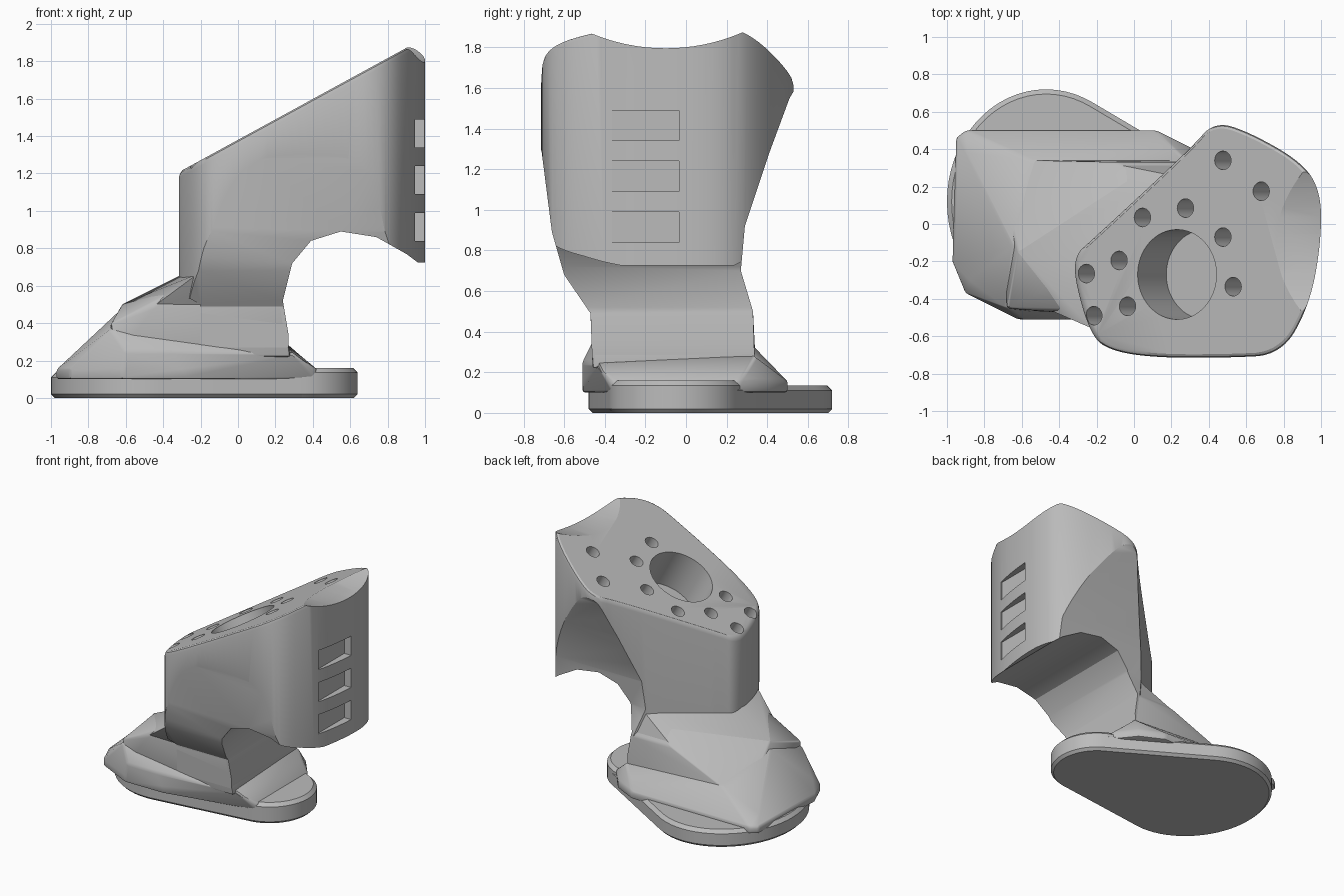
import bpy, bmesh, math
from mathutils import Matrix, Vector

if "Cube" in bpy.data.objects:
    bpy.data.objects.remove(bpy.data.objects["Cube"], do_unlink=True)

grey = bpy.data.materials.new("plain grey")
grey.use_nodes = True
grey.diffuse_color = (0.5, 0.5, 0.5, 1)
grey.node_tree.nodes["Principled BSDF"].inputs["Base Color"].default_value = (0.5, 0.5, 0.5, 1)


def finish(name, bm):
    bmesh.ops.recalc_face_normals(bm, faces=bm.faces[:])
    mesh = bpy.data.meshes.new(name)
    bm.to_mesh(mesh)
    bm.free()
    mesh.materials.append(grey)
    obj = bpy.data.objects.new(name, mesh)
    bpy.context.scene.collection.objects.link(obj)
    return obj


def loft(name, rings):
    bm = bmesh.new()
    loops = [[bm.verts.new(p) for p in ring] for ring in rings]
    n = len(loops[0])
    for a, b in zip(loops, loops[1:]):
        for i in range(n):
            j = (i + 1) % n
            bm.faces.new((a[i], a[j], b[j], b[i]))
    bm.faces.new(loops[0])
    bm.faces.new(loops[-1])
    return finish(name, bm)


def hull(name, points):
    bm = bmesh.new()
    for p in points:
        bm.verts.new(p)
    res = bmesh.ops.convex_hull(bm, input=bm.verts[:])
    loose = [v for v in bm.verts if not v.link_faces]
    bmesh.ops.delete(bm, geom=loose, context='VERTS')
    bmesh.ops.dissolve_limit(bm, angle_limit=0.02, verts=bm.verts[:], edges=bm.edges[:])
    return finish(name, bm)


def cylinder(name, radius, depth, matrix, sides=32):
    bm = bmesh.new()
    bmesh.ops.create_cone(bm, cap_ends=True, segments=sides, radius1=radius,
                          radius2=radius, depth=depth, matrix=matrix)
    return finish(name, bm)


def box(name, lo, hi):
    x, y = (lo[0], hi[0]), (lo[1], hi[1])
    corners = [(x[0], y[0]), (x[1], y[0]), (x[1], y[1]), (x[0], y[1])]
    return loft(name, [[(a, b, z) for a, b in corners] for z in (lo[2], hi[2])])


def activate(obj):
    bpy.ops.object.select_all(action='DESELECT')
    obj.select_set(True)
    bpy.context.view_layer.objects.active = obj


def carve(obj, tool, operation):
    activate(obj)
    mod = obj.modifiers.new("carve", 'BOOLEAN')
    mod.operation, mod.object, mod.solver = operation, tool, 'EXACT'
    bpy.ops.object.modifier_apply(modifier=mod.name)
    bpy.data.objects.remove(tool, do_unlink=True)


def smooth(obj, bevel=0.0):
    activate(obj)
    if bevel:
        mod = obj.modifiers.new("soft edges", 'BEVEL')
        mod.width, mod.segments, mod.limit_method = bevel, 2, 'ANGLE'
        mod.angle_limit = math.radians(25)
        bpy.ops.object.modifier_apply(modifier=mod.name)
    bpy.ops.object.shade_smooth_by_angle(angle=math.radians(30))


def round_corners(points, times=3):
    for _ in range(times):
        out = []
        for a, b in zip(points, points[1:] + points[:1]):
            a, b = Vector(a), Vector(b)
            out += [a.lerp(b, 0.25), a.lerp(b, 0.75)]
        points = out
    return points


# Sole: a wide toe oval blended into a smaller heel circle
def oval(cx, cy, rx, ry, z):
    turn = [2 * math.pi * i / 64 for i in range(64)]
    return [(cx + rx * math.cos(t), cy + ry * math.sin(t), z) for t in turn]


def pad(cx, cy, rx, ry, height):
    pts = []
    for inset, z in ((0.02, 0), (0, 0.02), (0, height - 0.025), (0.025, height)):
        pts += oval(cx, cy, rx - inset, ry - inset, z)
    return pts


heel = (0.32, -0.05, 0.32, 0.33)
smooth(hull("sole", pad(-0.47, 0.12, 0.53, 0.6, 0.135) + pad(*heel, 0.135)))
smooth(hull("heel_pad", pad(*heel, 0.16)))

# Foot skirt: low flared base over the sole
rim = [(-0.95, 0.46), (-0.9, 0.5), (0.12, 0.5), (0.3, 0.41), (0.42, 0.26), (0.42, -0.36),
       (-0.3, -0.51), (-0.62, -0.51), (-0.9, -0.37), (-0.97, -0.2)]
skirt = [(x, y, z) for x, y in rim for z in (0.1, 0.155)]
skirt += [(-0.88, -0.3, 0.22), (-0.89, 0.38, 0.21), (-0.68, -0.45, 0.37), (-0.64, -0.12, 0.46),
          (-0.7, 0.18, 0.3), (-0.55, 0.34, 0.32), (0.28, 0.34, 0.28), (0.3, -0.44, 0.24),
          (-0.6, -0.51, 0.25), (-0.35, -0.51, 0.25)]
smooth(hull("foot_skirt", skirt), 0.015)

# Instep: sloping top of the foot that rises to the ankle
instep = [(x, y, 0.22) for x, y in
          ((0.28, 0.34), (0.28, -0.46), (-0.65, -0.46), (-0.7, 0.18), (-0.55, 0.34))]
instep += [(0.24, 0.33, 0.5), (-0.1, 0.33, 0.5), (0.24, -0.47, 0.48), (-0.45, -0.47, 0.49),
           (-0.62, -0.15, 0.5), (-0.68, -0.45, 0.4), (-0.7, 0.18, 0.29), (-0.55, 0.34, 0.31),
           (-0.25, -0.25, 0.68), (0.15, 0.2, 0.68), (-0.22, -0.46, 0.64)]
smooth(hull("instep", instep), 0.012)

# Ankle gusset: flares out towards the upper block
gusset = [(-0.45, -0.46, 0.49), (-0.62, -0.15, 0.5), (-0.22, -0.56, 0.66), (-0.25, -0.25, 0.685),
          (0.2, -0.58, 0.66), (0.2, 0.26, 0.69), (0.2, 0.32, 0.5), (0.2, -0.46, 0.48),
          (-0.1, 0.32, 0.5)]
smooth(hull("ankle_gusset", gusset))

# Upper block: rounded plan with a sloping top and softened rim
SLOPE = 0.546


def top(x):
    return 1.38 + SLOPE * x


plan = round_corners([(-0.31, -0.16), (-0.24, -0.1), (0.3, 0.4), (0.43, 0.55), (0.62, 0.49),
                      (0.9, 0.33), (1.0, 0.17), (1.0, -0.1), (0.94, -0.43), (0.79, -0.7),
                      (0.5, -0.715), (0.12, -0.715), (-0.12, -0.68), (-0.23, -0.6),
                      (-0.32, -0.29)])
centre = Vector((0.35, -0.1))
inner = [centre + (p - centre) * 0.97 for p in plan]
middle = [centre + (p - centre) * 0.991 for p in plan]
block = loft("upper_block", [[(p.x, p.y, 0.27) for p in plan],
                             [(p.x, p.y, top(p.x) - 0.03) for p in plan],
                             [(p.x, p.y, top(p.x) - 0.009) for p in middle],
                             [(p.x, p.y, top(p.x)) for p in inner]])

# Trim the block with its front and side silhouettes
front = [(-0.2, 0.2), (0.27, 0.2), (0.27, 0.34), (0.24, 0.52), (0.29, 0.72), (0.39, 0.84),
         (0.55, 0.89), (0.74, 0.86), (0.9, 0.77), (0.96, 0.725), (1.2, 0.725), (1.2, 2.2),
         (-0.5, 2.2), (-0.5, 0.66), (-0.2, 0.5)]
side = [(-0.46, 0.2), (-0.47, 0.49), (-0.6, 0.68), (-0.66, 0.89), (-0.71, 1.28), (-0.75, 1.45),
        (-0.75, 2.3), (0.62, 2.3), (0.57, 1.65), (0.51, 1.55), (0.41, 1.28), (0.29, 0.92),
        (0.27, 0.7), (0.33, 0.5), (0.34, 0.2)]
carve(block, loft("front_trim", [[(a, d, b) for a, b in front] for d in (-1.3, 1.3)]), 'INTERSECT')
carve(block, loft("side_trim", [[(d, a, b) for a, b in side] for d in (-1.4, 1.4)]), 'INTERSECT')

# Shallow scoop in the high edge
along_x = Matrix.Rotation(math.pi / 2, 4, 'Y')
carve(block, cylinder("scoop", 0.95, 1.0,
                      Matrix.Translation((1.01, -0.1, 2.745)) @ along_x, 128), 'DIFFERENCE')

# Large socket and small pin holes, square to the sloping top
tilt = Matrix.Rotation(-math.atan(SLOPE), 4, 'Y')
holes = [(0.23, -0.27, 0.24, 0.32)]
holes += [(x, y, 0.05, 0.2) for x, y in
          ((0.475, 0.34), (0.68, 0.175), (0.275, 0.085), (0.045, 0.035), (0.475, -0.07),
           (0.53, -0.335), (-0.08, -0.195), (-0.255, -0.265), (-0.035, -0.44), (-0.215, -0.49))]
for x, y, r, depth in holes:
    spot = Matrix.Translation((x, y, top(x))) @ tilt
    carve(block, cylinder("hole", r, 2 * depth, spot, 64 if r > 0.1 else 24), 'DIFFERENCE')

# Three slots in the tall end
for z in (0.84, 1.09, 1.34):
    carve(block, box("slot", (0.94, -0.365, z), (1.2, -0.035, z + 0.15)), 'DIFFERENCE')
smooth(block)
